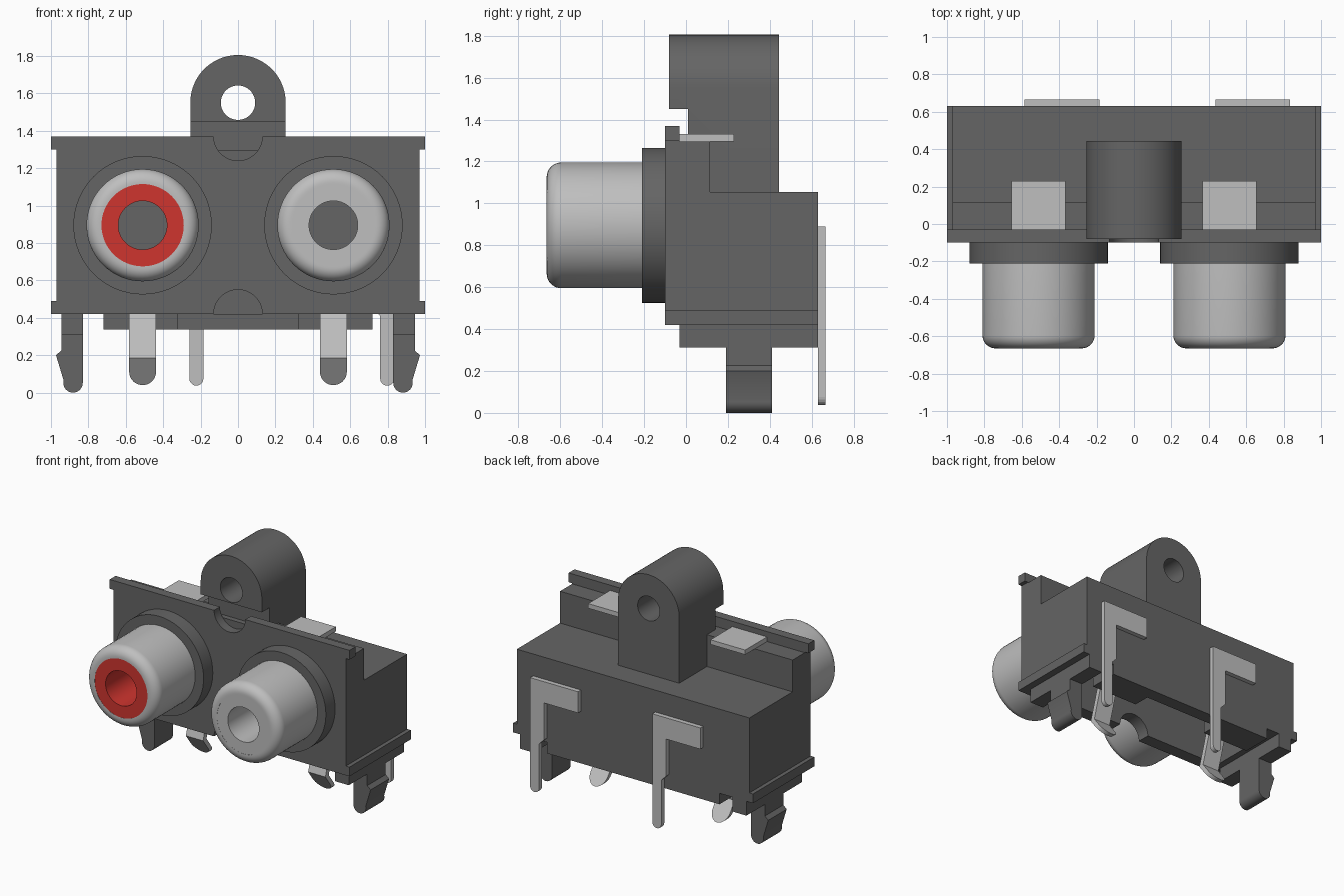
import bpy, bmesh, math

cube = bpy.data.objects.get("Cube")
if cube:
    bpy.data.objects.remove(cube, do_unlink=True)


def material(name, rgb):
    m = bpy.data.materials.new(name)
    m.use_nodes = True
    m.diffuse_color = (*rgb, 1)
    m.node_tree.nodes["Principled BSDF"].inputs["Base Color"].default_value = (*rgb, 1)
    return m


DARK = material("dark grey plastic", (0.13, 0.13, 0.13))
LIGHT = material("light grey", (0.52, 0.52, 0.52))
RED = material("red plastic", (0.62, 0.035, 0.028))


def finish(name, bm, mat, smooth=False):
    bmesh.ops.remove_doubles(bm, verts=bm.verts, dist=1e-5)
    bmesh.ops.recalc_face_normals(bm, faces=bm.faces)
    me = bpy.data.meshes.new(name)
    bm.to_mesh(me)
    bm.free()
    me.materials.append(mat)
    ob = bpy.data.objects.new(name, me)
    bpy.context.collection.objects.link(ob)
    if smooth:
        shade(ob)
    return ob


def activate(ob):
    bpy.ops.object.select_all(action='DESELECT')
    ob.select_set(True)
    bpy.context.view_layer.objects.active = ob


def shade(ob):
    activate(ob)
    bpy.ops.object.shade_smooth_by_angle(angle=math.radians(35))


def prism(name, pts, axis, a, b, mat, smooth=False):
    """Extrude a 2D outline along x (outline in y,z) or y (outline in x,z)."""
    bm = bmesh.new()
    put = (lambda t, u, v: (t, u, v)) if axis == 'x' else (lambda t, u, v: (u, t, v))
    r0 = [bm.verts.new(put(a, u, v)) for u, v in pts]
    r1 = [bm.verts.new(put(b, u, v)) for u, v in pts]
    bm.faces.new(r0)
    bm.faces.new(r1[::-1])
    for i in range(len(pts)):
        j = (i + 1) % len(pts)
        bm.faces.new((r0[i], r0[j], r1[j], r1[i]))
    return finish(name, bm, mat, smooth)


def box(name, x, y, z, mat):
    return prism(name, [(x[0], z[0]), (x[1], z[0]), (x[1], z[1]), (x[0], z[1])], 'y', *y, mat)


def arc(cx, cz, r, a0, a1, n):
    return [(cx + r * math.cos(math.radians(a0 + (a1 - a0) * i / n)),
             cz + r * math.sin(math.radians(a0 + (a1 - a0) * i / n))) for i in range(n + 1)]


def disc(name, cx, cz, r, y0, y1, mat, smooth=True):
    return prism(name, arc(cx, cz, r, 0, 360, 64)[:-1], 'y', y0, y1, mat, smooth)


def cut(ob, *cutters):
    activate(ob)
    for c in cutters:
        c.hide_render = True
        m = ob.modifiers.new("cut", 'BOOLEAN')
        m.operation, m.solver, m.object = 'DIFFERENCE', 'EXACT', c
        bpy.ops.object.modifier_apply(modifier=m.name)
        bpy.data.objects.remove(c, do_unlink=True)


def lathe(name, cx, cz, prof, mat, n=64):
    """Revolve (radius, y) points around a horizontal axis."""
    bm = bmesh.new()
    rings = [[bm.verts.new((x, y, z)) for x, z in arc(cx, cz, r, 0, 360, n)[:-1]] for r, y in prof]
    for p, q in zip(rings, rings[1:]):
        for i in range(n):
            j = (i + 1) % n
            bm.faces.new((p[i], p[j], q[j], q[i]))
    ob = finish(name, bm, mat, True)
    return ob


# Housing: stepped side profile, open underneath, half-round front notches
housing = prism("housing", [(-0.1, 0.42), (0.63, 0.42), (0.63, 1.055), (0.115, 1.055),
                            (0.115, 1.295), (-0.03, 1.295), (-0.03, 1.37), (-0.1, 1.37)],
                'x', -0.97, 0.97, DARK)
cut(housing,
    box("cavity_cutter", (-0.78, 0.78), (0.0, 0.56), (0.3, 0.75), DARK),
    disc("top_notch_cutter", 0, 1.37, 0.13, -0.2, -0.03, DARK),
    disc("bottom_notch_cutter", 0, 0.42, 0.13, -0.2, 0.05, DARK))
shade(housing)

# Mounting tab with a through hole and a relieved lower front
tab = prism("mounting_tab", [(-0.255, 1.0), (0.255, 1.0)] + arc(0, 1.55, 0.255, 0, 180, 40),
            'y', -0.08, 0.445, DARK)
cut(tab,
    box("relief_cutter", (-0.4, 0.4), (-0.2, 0.01), (0.9, 1.45), DARK),
    disc("hole_cutter", 0, 1.55, 0.092, -0.3, 0.7, DARK))
shade(tab)

# Rear skirt under the housing
box("rear_skirt", (-0.72, 0.72), (0.53, 0.63), (0.337, 0.42), DARK)


def front_pin(name, cx):
    """Kinked flat pin with a rounded tip."""
    rows = [(0.6, 0.072), (0.185, 0.072)] + [
        (0.112 - 0.072 * math.sin(math.radians(a)), 0.072 * math.cos(math.radians(a)))
        for a in range(0, 86, 12)]
    bm = bmesh.new()
    rings = []
    for z, w in rows:
        y = 0.21 + ((z - 0.185) * 0.3 if z > 0.185 else (0.185 - z) * 0.75)
        rings.append([bm.verts.new((cx + sx * w, y + dy, z))
                      for sx, dy in ((-1, 0), (1, 0), (1, 0.04), (-1, 0.04))])
    for p, q in zip(rings, rings[1:]):
        for i in range(4):
            j = (i + 1) % 4
            bm.faces.new((p[i], p[j], q[j], q[i]))
    bm.faces.new(rings[0])
    bm.faces.new(rings[-1])
    finish(name, bm, LIGHT)


for side, s in (("left", 1), ("right", -1)):
    def span(a, b):
        return tuple(sorted((s * a, s * b)))
    cx, cz = s * 0.51, 0.895

    # Side flanges, lower rail and inner block
    box(side + "_top_flange", span(0.97, 1.0), (-0.1, -0.03), (1.30, 1.37), DARK)
    box(side + "_bottom_flange", span(0.97, 1.0), (-0.1, 0.63), (0.42, 0.49), DARK)
    box(side + "_rail", span(0.83, 0.945), (-0.03, 0.63), (0.312, 0.42), DARK)
    box(side + "_inner_block", span(0.32, 0.72), (0.40, 0.56), (0.337, 0.74), DARK)

    # Snap leg with outward hook and rounded foot
    leg = [(0.83, 0.32), (0.945, 0.32), (0.945, 0.225), (0.973, 0.2)] + \
        arc(0.882, 0.052, 0.052, 15, -180, 14)[:-1] + [(0.83, 0.052)]
    prism(side + "_snap_leg", [(s * x, z) for x, z in leg], 'y', 0.19, 0.41, DARK, True)

    # Socket: collar, rounded barrel and coloured insert with a bore
    disc(side + "_collar", cx, cz, 0.37, -0.21, -0.09, DARK)
    lathe(side + "_barrel", cx, cz, [(0.30, -0.2)] + [
        (0.23 + 0.07 * math.cos(math.radians(a)), -0.595 - 0.07 * math.sin(math.radians(a)))
        for a in range(0, 91, 10)] + [(0.22, -0.665), (0.22, -0.6)], LIGHT)
    lathe(side + "_insert", cx, cz, [(0.22, -0.6), (0.22, -0.664), (0.13, -0.664), (0.13, -0.2)],
          LIGHT if s > 0 else RED)

    # Top contact plate and front pin
    box(side + "_top_contact", span(0.365, 0.655), (-0.03, 0.23), (1.295, 1.33), LIGHT)
    front_pin(side + "_front_pin", cx)

    # L-shaped rear pin, both facing the same way
    ex = 0.835 if s > 0 else -0.185
    outline = [(0, 0.89), (-0.4, 0.89), (-0.4, 0.73), (-0.115, 0.73), (-0.115, 0.45),
               (-0.075, 0.41)] + arc(-0.0375, 0.075, 0.0375, 180, 360, 10)
    prism(side + "_rear_pin", [(ex + x, z) for x, z in outline], 'y', 0.63, 0.665, LIGHT)
